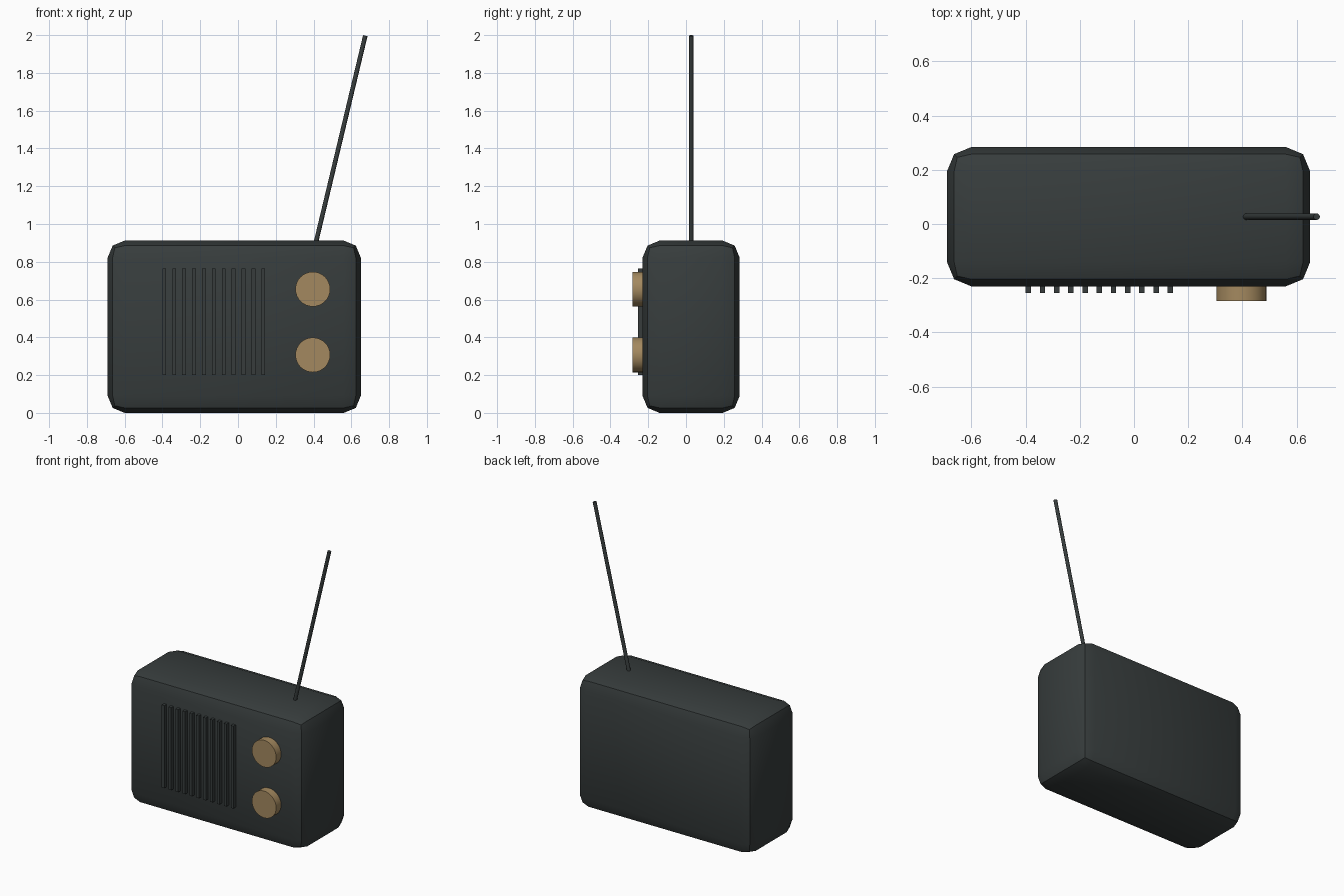
import bpy
from math import radians
from mathutils import Vector

cube = bpy.data.objects.get("Cube")
if cube:
    bpy.data.objects.remove(cube, do_unlink=True)


def make_material(name, rgb):
    mat = bpy.data.materials.new(name)
    mat.use_nodes = True
    color = (*rgb, 1)
    mat.diffuse_color = color
    mat.node_tree.nodes["Principled BSDF"].inputs["Base Color"].default_value = color
    return mat


charcoal = make_material("charcoal", (0.038, 0.046, 0.046))
brass = make_material("brass", (0.37, 0.25, 0.115))


def finish(obj, name, mat):
    obj.name = name
    obj.data.materials.append(mat)
    bpy.ops.object.shade_smooth_by_angle(angle=radians(30))
    return obj


def box(name, low, high, mat, bevel=0, segments=1):
    low, high = Vector(low), Vector(high)
    bpy.ops.mesh.primitive_cube_add(size=1, location=(low + high) / 2)
    obj = bpy.context.object
    obj.scale = high - low
    bpy.ops.object.transform_apply(location=False, rotation=False, scale=True)
    if bevel:
        mod = obj.modifiers.new("rounded edges", 'BEVEL')
        mod.width = bevel
        mod.segments = segments
        bpy.ops.object.modifier_apply(modifier=mod.name)
    return finish(obj, name, mat)


def rod(name, start, end, radius, sides, mat):
    start, end = Vector(start), Vector(end)
    axis = end - start
    bpy.ops.mesh.primitive_cylinder_add(
        vertices=sides, radius=radius, depth=axis.length,
        location=(start + end) / 2,
        rotation=axis.to_track_quat('Z', 'Y').to_euler())
    return finish(bpy.context.object, name, mat)


# Case with two-step rounded edges
box("case", (-0.69, -0.23, 0), (0.65, 0.284, 0.912), charcoal, bevel=0.09, segments=2)

# Speaker grille bars
for i in range(11):
    x = -0.39 + i * 0.0524
    box(f"grille_bar_{i + 1}", (x - 0.01, -0.255, 0.2), (x + 0.01, -0.2, 0.765), charcoal)

# Tuning and volume knobs
for name, z in (("upper_knob", 0.655), ("lower_knob", 0.307)):
    rod(name, (0.396, -0.2, z), (0.396, -0.284, z), 0.092, 32, brass)

# Leaning aerial
rod("aerial", (0.4, 0.027, 0.85), (0.674, 0.027, 1.997), 0.012, 16, charcoal)
